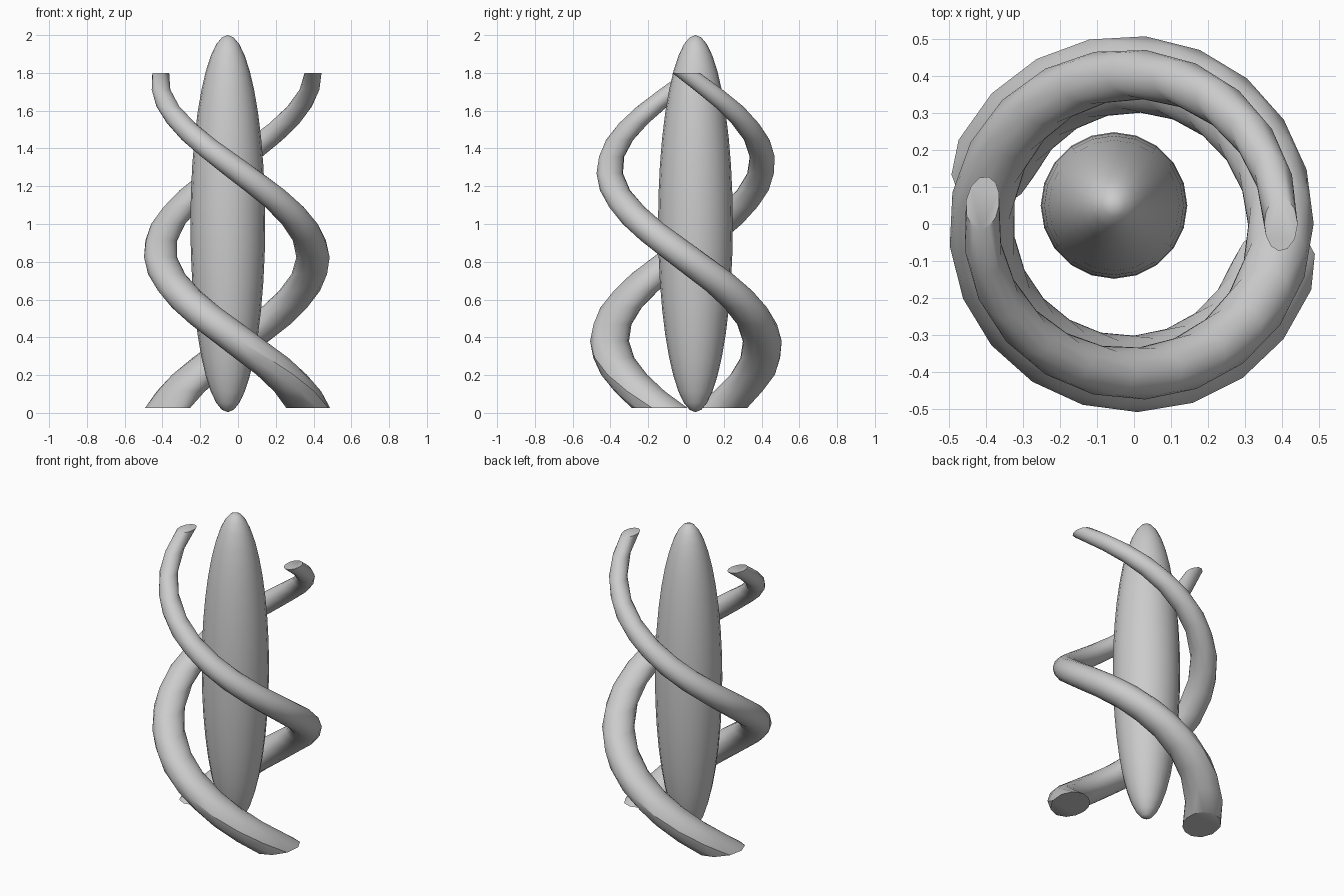
import bpy, bmesh
from math import sin, cos, pi, radians

if "Cube" in bpy.data.objects:
    bpy.data.objects.remove(bpy.data.objects["Cube"])

SIDES, STEPS = 12, 20


def smooth(obj):
    bpy.ops.object.select_all(action='DESELECT')
    obj.select_set(True)
    bpy.context.view_layer.objects.active = obj
    bpy.ops.object.shade_smooth_by_angle(angle=radians(40))


def strand(name, start, end, z0):
    """Tapered helical tube with flat, level ends, made of level elliptical rings."""
    bm = bmesh.new()
    rings = []
    for i in range(STEPS + 1):
        t = i / STEPS
        a = radians(start + (end - start) * t)
        z = z0 + (1.8 - z0) * t
        r = 0.113 - 0.045 * t - 0.023 * t * t      # radial half width
        s = r * (1.33 + 0.3 * t)                   # half length along the path
        ring = []
        for k in range(SIDES):
            b = 2 * pi * k / SIDES
            # wrap the tangential offset around the axis
            rad = 0.405 + r * cos(b)
            ang = a + s * sin(b) / 0.405
            ring.append(bm.verts.new((-0.008 + rad * cos(ang), rad * sin(ang), z)))
        rings.append(ring)
    for lo, hi in zip(rings, rings[1:]):
        for k in range(SIDES):
            n = (k + 1) % SIDES
            bm.faces.new((lo[k], lo[n], hi[n], hi[k]))
    bm.faces.new(rings[0][::-1])
    bm.faces.new(rings[-1])
    bmesh.ops.recalc_face_normals(bm, faces=bm.faces)
    mesh = bpy.data.meshes.new(name)
    bm.to_mesh(mesh)
    bm.free()
    obj = bpy.data.objects.new(name, mesh)
    bpy.context.collection.objects.link(obj)
    smooth(obj)


# Central spindle
bpy.ops.mesh.primitive_uv_sphere_add(segments=20, ring_count=20, radius=1,
                                     location=(-0.054, 0.05, 1.002))
core = bpy.context.object
core.name = "central_spindle"
core.scale = (0.198, 0.198, 0.998)
bpy.ops.object.transform_apply(location=False, rotation=False, scale=True)
smooth(core)

# Two strands winding around the spindle
strand("right_strand", -20, -360, 0.025)
strand("left_strand", -206, -548, 0.025)
